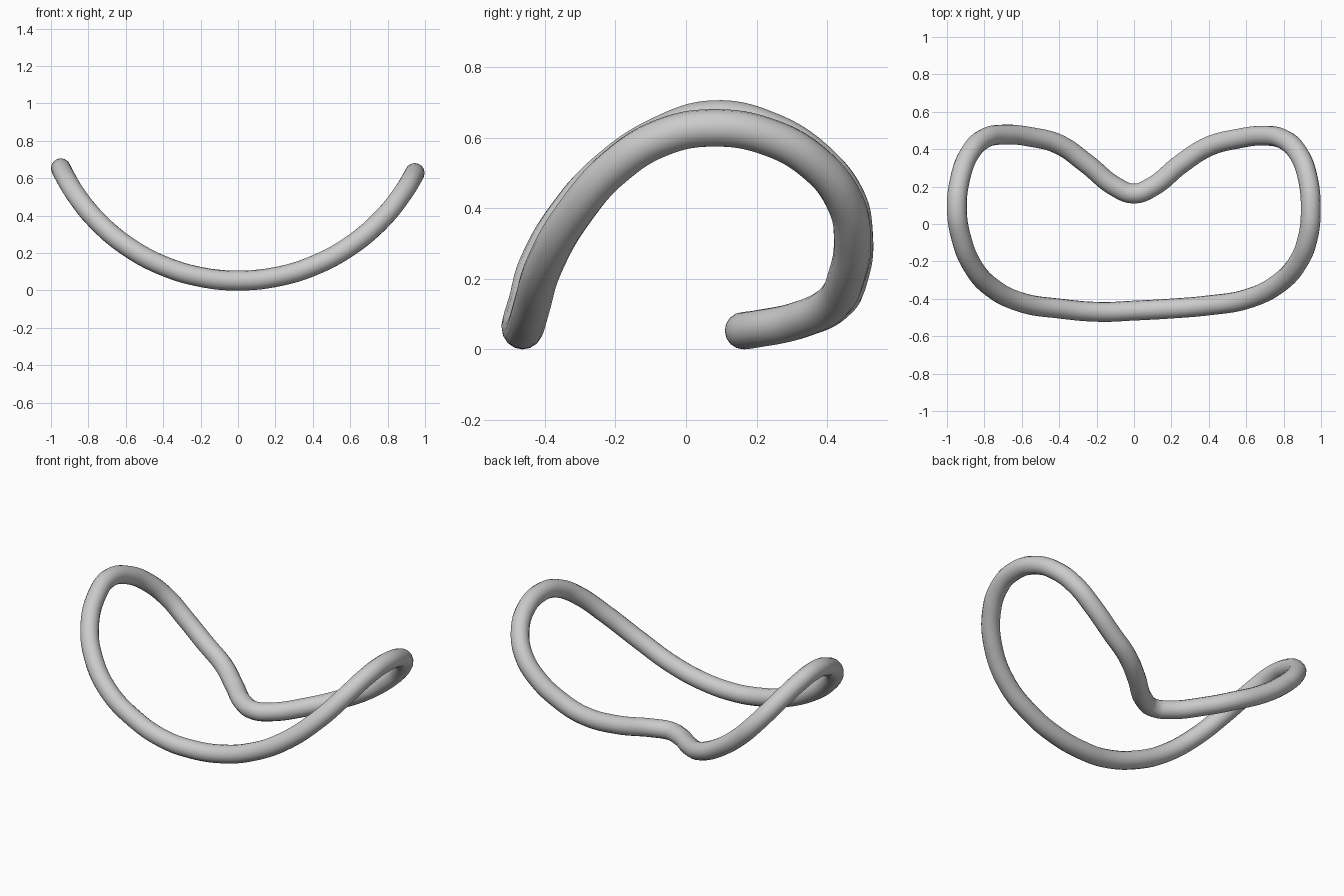
import bpy, math

if "Cube" in bpy.data.objects:
    bpy.data.objects.remove(bpy.data.objects["Cube"])

RADIUS = 0.053

# Plan of the loop's centre line (x, y), starting at the rear notch
plan = [
    (0, .163), (-.10, .20), (-.25, .32), (-.40, .425), (-.55, .465), (-.70, .478),
    (-.80, .457), (-.88, .375), (-.93, .24), (-.947, .08), (-.925, -.07),
    (-.86, -.23), (-.76, -.34), (-.60, -.42), (-.40, -.452), (-.18, -.47),
    (0, -.463), (.20, -.452), (.40, -.435), (.60, -.402), (.77, -.32),
    (.88, -.20), (.93, -.07), (.945, .07), (.93, .24), (.88, .375),
    (.80, .452), (.70, .472), (.55, .455), (.40, .415), (.25, .32), (.10, .20),
]


def height(x):
    # Saddle: the loop is bent along a circular arc seen from the front
    r = 1.047 if x < 0 else 1.064
    return RADIUS + r - math.sqrt(r * r - x * x)


# Closed bent tube
curve = bpy.data.curves.new("bent_ring", "CURVE")
curve.dimensions = "3D"
curve.bevel_depth = RADIUS
curve.bevel_resolution = 6
curve.resolution_u = 8
spline = curve.splines.new("BEZIER")
spline.bezier_points.add(len(plan) - 1)
spline.use_cyclic_u = True
for point, (x, y) in zip(spline.bezier_points, plan):
    point.co = (x, y, height(x))
    point.handle_left_type = point.handle_right_type = "AUTO"
ring = bpy.data.objects.new("bent_ring", curve)
bpy.context.collection.objects.link(ring)

# Turn into a smooth mesh
bpy.context.view_layer.objects.active = ring
ring.select_set(True)
bpy.ops.object.convert(target="MESH")
bpy.ops.object.shade_smooth()
